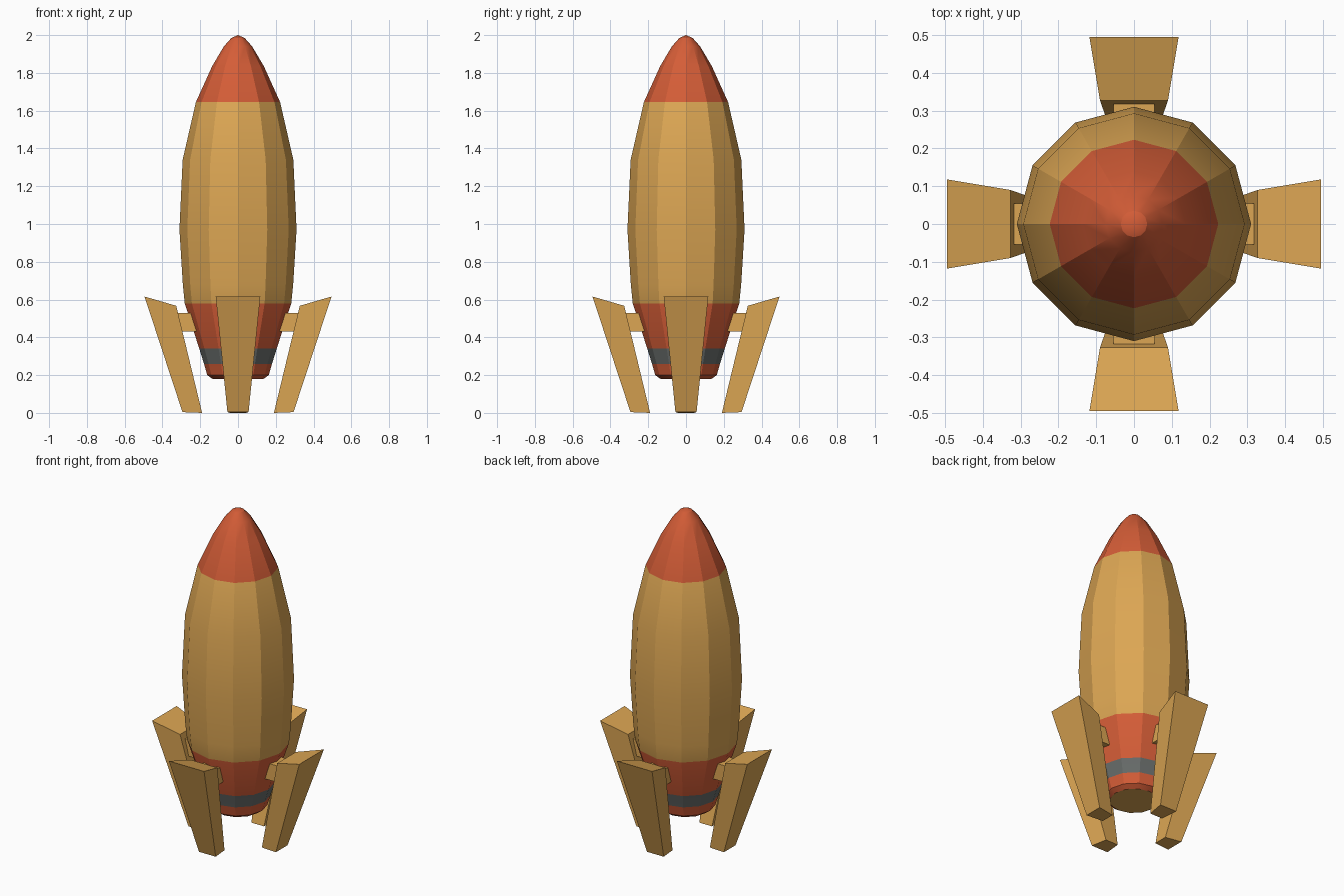
import bpy, bmesh, math
from mathutils import Matrix

if "Cube" in bpy.data.objects:
    bpy.data.objects.remove(bpy.data.objects["Cube"])


def material(name, rgb):
    m = bpy.data.materials.new(name)
    m.diffuse_color = (*rgb, 1)
    m.use_nodes = True
    m.node_tree.nodes["Principled BSDF"].inputs["Base Color"].default_value = m.diffuse_color
    return m


TAN = material("warm tan", (0.716, 0.381, 0.087))
RED = material("brick red", (0.658, 0.109, 0.038))
GREY = material("dark grey", (0.135, 0.147, 0.142))


def finish(bm, name, mats):
    bmesh.ops.recalc_face_normals(bm, faces=bm.faces)
    me = bpy.data.meshes.new(name)
    bm.to_mesh(me)
    bm.free()
    for m in mats:
        me.materials.append(m)
    ob = bpy.data.objects.new(name, me)
    bpy.context.collection.objects.link(ob)
    return ob


# Hull: twelve-sided turned profile (radius, height), bottom to top
SIDES = 12
PROFILE = [(0.135, 0.18), (0.163, 0.20), (0.18, 0.26), (0.205, 0.34), (0.282, 0.58),
           (0.292, 0.68), (0.31, 0.97), (0.293, 1.34), (0.223, 1.645),
           (0.137, 1.835), (0.075, 1.94), (0.035, 1.985)]
bm = bmesh.new()
rings = [[bm.verts.new((r * math.cos(2 * math.pi * i / SIDES),
                        r * math.sin(2 * math.pi * i / SIDES), z))
          for i in range(SIDES)] for r, z in PROFILE]
for low, high in zip(rings, rings[1:]):
    for i in range(SIDES):
        j = (i + 1) % SIDES
        bm.faces.new((low[i], low[j], high[j], high[i]))
tip = bm.verts.new((0, 0, 2))
for i in range(SIDES):
    bm.faces.new((rings[-1][i], rings[-1][(i + 1) % SIDES], tip))
bm.faces.new(rings[0])

# Paint bands by height: red nose and tail, grey stripe, tan base plate
for f in bm.faces:
    z = f.calc_center_median().z
    if 0.26 < z < 0.34:
        f.material_index = 2
    elif z > 1.645 or 0.185 < z < 0.58:
        f.material_index = 1
hull = finish(bm, "hull", [TAN, RED, GREY])
bpy.context.view_layer.objects.active = hull
hull.select_set(True)
bpy.ops.object.shade_smooth_by_angle(angle=math.radians(25))


def block(name, bottom, top, turn):
    """Six-sided block from two end sections of (x, half width, z) edges."""
    bm = bmesh.new()
    ends = []
    for (xi, wi, zi), (xo, wo, zo) in (bottom, top):
        ends.append([bm.verts.new(p) for p in
                     ((xi, -wi, zi), (xo, -wo, zo), (xo, wo, zo), (xi, wi, zi))])
    a, b = ends
    bm.faces.new(a)
    bm.faces.new(b)
    for i in range(4):
        j = (i + 1) % 4
        bm.faces.new((a[i], a[j], b[j], b[i]))
    bmesh.ops.transform(bm, matrix=Matrix.Rotation(turn, 4, "Z"), verts=bm.verts)
    return finish(bm, name, [TAN])


# Four flared fins, each held by a short strut
for k, side in enumerate(("right", "back", "left", "front")):
    turn = k * math.pi / 2
    block(side + "_fin",
          ((0.19, 0.042, 0.0), (0.294, 0.056, 0.004)),
          ((0.327, 0.09, 0.567), (0.495, 0.118, 0.616)), turn)
    block(side + "_strut",
          ((0.18, 0.054, 0.43), (0.31, 0.054, 0.43)),
          ((0.18, 0.054, 0.53), (0.325, 0.054, 0.53)), turn)
